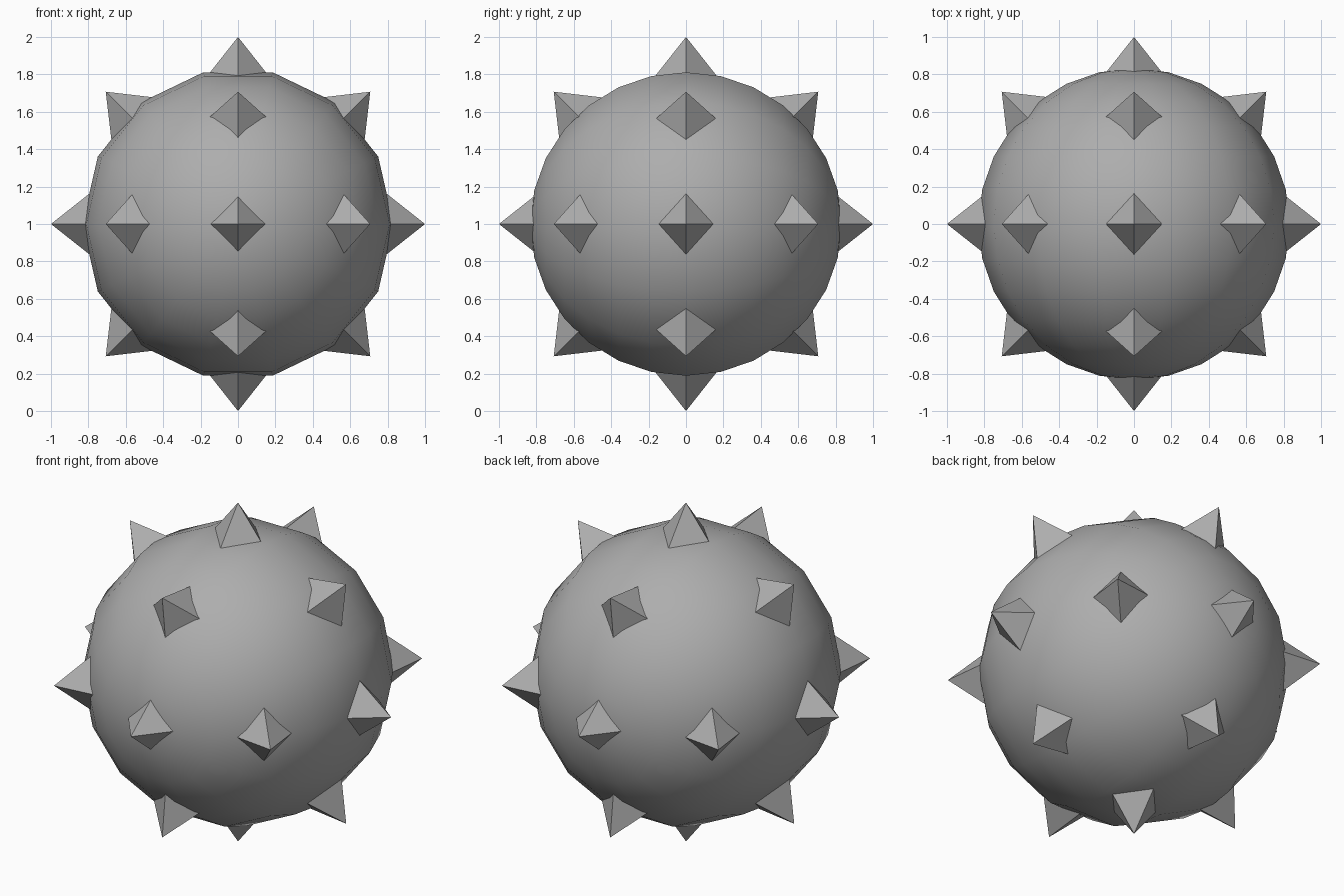
import bpy, bmesh
from itertools import product
from mathutils import Matrix, Vector

if "Cube" in bpy.data.objects:
    bpy.data.objects.remove(bpy.data.objects["Cube"], do_unlink=True)

RADIUS = 0.832      # ball
SPIKE_BASE = 0.62   # distance of the buried spike base from the centre
SPIKE_SLOPE = 0.79  # half diagonal per unit of spike length
CENTRE = Vector((0, 0, 1))

grey = bpy.data.materials.new("grey_metal")
grey.use_nodes = True
colour = (0.42, 0.42, 0.42, 1)
grey.diffuse_color = colour
grey.node_tree.nodes["Principled BSDF"].inputs["Base Color"].default_value = colour


def finish(name, bm, smooth):
    """Turn a bmesh into a named object with the shared material."""
    mesh = bpy.data.meshes.new(name)
    for face in bm.faces:
        face.smooth = smooth
    bm.to_mesh(mesh)
    bm.free()
    mesh.materials.append(grey)
    obj = bpy.data.objects.new(name, mesh)
    obj.location = CENTRE
    bpy.context.collection.objects.link(obj)


def add_spike(name, direction):
    """Four-sided pyramid pointing outward, one diagonal along a main axis."""
    out = Vector(direction).normalized()
    side = Vector([0, 0, 0])
    side[list(direction).index(0)] = 1
    turn = Matrix((side, out.cross(side), out)).transposed().to_4x4()
    length = 1 - SPIKE_BASE
    bm = bmesh.new()
    bmesh.ops.create_cone(bm, cap_ends=True, segments=4,
                          radius1=length * SPIKE_SLOPE, radius2=0, depth=length)
    bmesh.ops.remove_doubles(bm, verts=bm.verts, dist=0.0001)
    bmesh.ops.translate(bm, verts=bm.verts, vec=(0, 0, SPIKE_BASE + length / 2))
    bmesh.ops.transform(bm, matrix=turn, verts=bm.verts)
    finish(name, bm, False)


# Ball with its poles at the front and back
ball = bmesh.new()
bmesh.ops.create_uvsphere(ball, u_segments=14, v_segments=14, radius=RADIUS)
poles_to_y = Matrix(((0, 1, 0), (0, 0, 1), (1, 0, 0))).to_4x4()
bmesh.ops.transform(ball, matrix=poles_to_y, verts=ball.verts)
finish("ball", ball, True)

# Spikes along every main axis and every diagonal between two axes
words = ({-1: "right", 1: "left"}, {-1: "front", 1: "back"}, {-1: "bottom", 1: "top"})
for direction in product((-1, 0, 1), repeat=3):
    if sum(map(abs, direction)) in (1, 2):
        parts = [words[i][s] for i, s in enumerate(direction) if s]
        add_spike("spike_" + "_".join(parts), direction)
